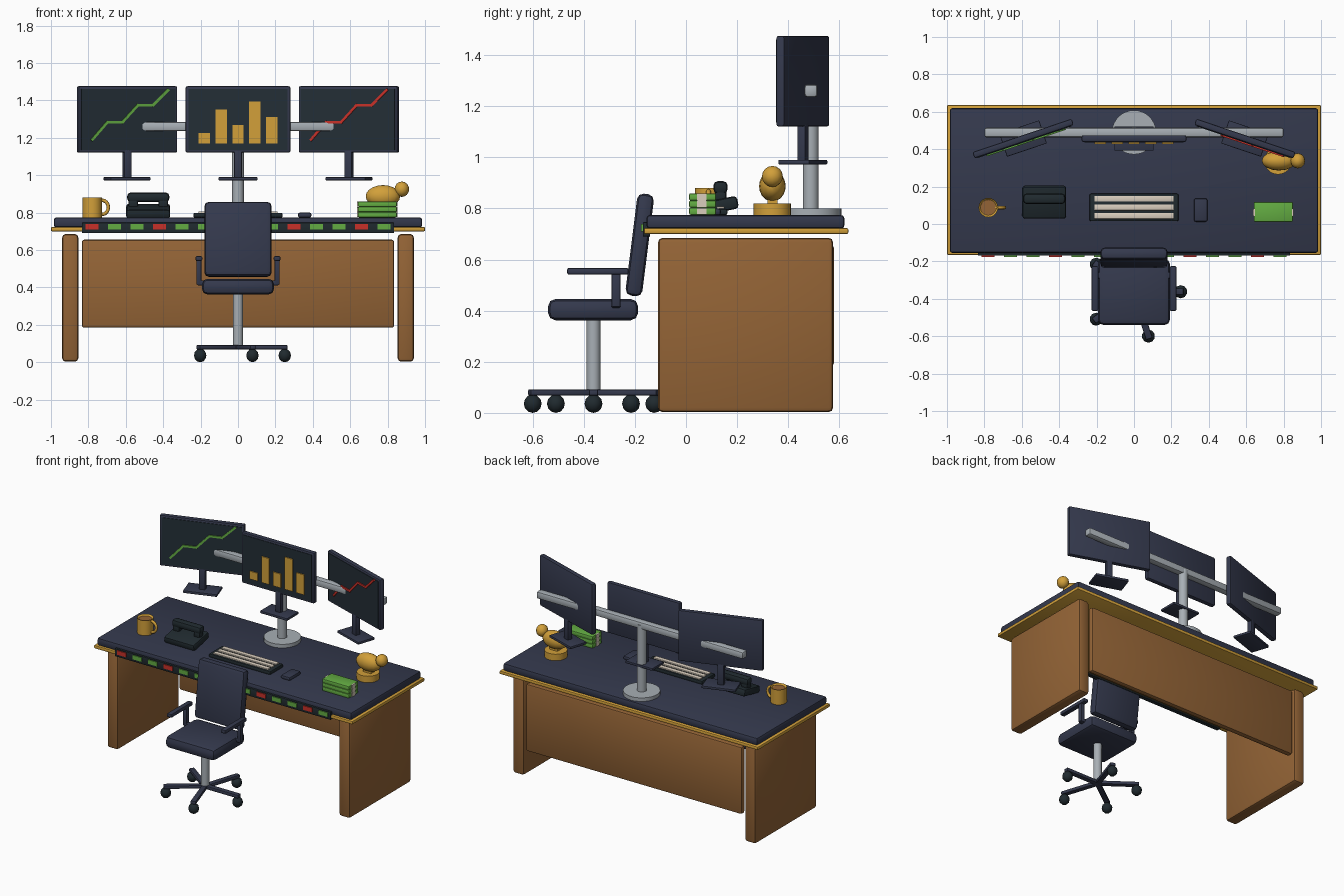
import bpy, bmesh, math
from mathutils import Matrix, Vector

if "Cube" in bpy.data.objects:
    bpy.data.objects.remove(bpy.data.objects["Cube"])


def material(name, srgb):
    m = bpy.data.materials.new(name)
    m.diffuse_color = [((c / 255 + 0.055) / 1.055) ** 2.4 for c in srgb] + [1]
    m.use_nodes = True
    m.node_tree.nodes["Principled BSDF"].inputs["Base Color"].default_value = m.diffuse_color
    return m


WOOD = material("walnut wood", (148, 100, 54))
NAVY = material("navy slate", (52, 57, 77))
BLACK = material("charcoal", (32, 42, 47))
SCREEN = material("dark screen", (35, 46, 54))
GOLD = material("gold", (210, 160, 58))
STEEL = material("steel", (168, 175, 181))
GREEN = material("green", (99, 172, 66))
RED = material("red", (200, 48, 40))
CREAM = material("cream", (218, 206, 190))


def finish(bm, name, mat, loc, rot=(0, 0, 0), frame=None):
    """Shade smooth with sharp creases, then place the part."""
    for f in bm.faces:
        f.smooth = True
    for e in bm.edges:
        e.smooth = len(e.link_faces) == 2 and e.calc_face_angle(0) < 0.61
    me = bpy.data.meshes.new(name)
    bm.to_mesh(me)
    bm.free()
    me.materials.append(mat)
    ob = bpy.data.objects.new(name, me)
    bpy.context.collection.objects.link(ob)
    rx, ry, rz = rot
    m = Matrix.Translation(loc) @ Matrix.Rotation(rz, 4, 'Z') @ \
        Matrix.Rotation(ry, 4, 'Y') @ Matrix.Rotation(rx, 4, 'X')
    ob.matrix_world = frame @ m if frame else m
    return ob


def box(name, mat, loc, size, bevel=0.0, rot=(0, 0, 0), frame=None, seg=2):
    bm = bmesh.new()
    bmesh.ops.create_cube(bm, size=1)
    bmesh.ops.scale(bm, vec=size, verts=bm.verts)
    if bevel:
        bmesh.ops.bevel(bm, geom=bm.edges[:], offset=bevel, segments=seg,
                        profile=0.5, affect='EDGES')
    return finish(bm, name, mat, loc, rot, frame)


def span(name, mat, x, y, z, bevel=0.0):
    """Box given by its extents."""
    c = [(a + b) / 2 for a, b in (x, y, z)]
    return box(name, mat, c, [b - a for a, b in (x, y, z)], bevel)


def cyl(name, mat, loc, r, z0, z1, n=24):
    bm = bmesh.new()
    bmesh.ops.create_cone(bm, cap_ends=True, segments=n, radius1=r, radius2=r, depth=z1 - z0)
    return finish(bm, name, mat, (loc[0], loc[1], (z0 + z1) / 2))


def ball(name, mat, loc, radii, u=12, v=8):
    bm = bmesh.new()
    bmesh.ops.create_uvsphere(bm, u_segments=u, v_segments=v, radius=1)
    bmesh.ops.scale(bm, vec=radii, verts=bm.verts)
    return finish(bm, name, mat, loc)


# Desk: top, gold trim slab, side legs and modesty panel
span("desk_top", NAVY, (-0.985, 0.985), (-0.155, 0.62), (0.72, 0.775), 0.015)
span("desk_trim", GOLD, (-1, 1), (-0.165, 0.635), (0.70, 0.723), 0.006)
for s in (-1, 1):
    box("desk_leg", WOOD, (s * 0.897, 0.233, 0.344), (0.086, 0.685, 0.682), 0.018)
span("modesty_panel", WOOD, (-0.835, 0.835), (0.54, 0.58), (0.185, 0.655), 0.012)

# Ticker strip along the front edge
span("ticker_strip", BLACK, (-0.835, 0.835), (-0.169, -0.14), (0.69, 0.746), 0.004)
for i in range(14):
    box("ticker_light", GREEN if i % 3 else RED, (-0.78 + 0.12 * i, -0.171, 0.724),
        (0.07, 0.009, 0.029))

# Monitor stand: base disc, pole and cross beam
cyl("stand_base", STEEL, (0, 0.49), 0.118, 0.774, 0.80, 32)
cyl("stand_pole", STEEL, (0, 0.488), 0.031, 0.79, 1.265, 20)
span("stand_beam", STEEL, (-0.80, 0.80), (0.463, 0.515), (1.235, 1.285), 0.012)


def monitor(side, frame):
    box("monitor_shell", NAVY, (0, 0, 1.298), (0.56, 0.035, 0.355), 0.009, frame=frame)
    box("monitor_screen", SCREEN, (0, -0.018, 1.298), (0.53, 0.006, 0.325), frame=frame)
    box("monitor_neck", NAVY, (0, 0, 1.06), (0.042, 0.035, 0.16), 0.005, frame=frame)
    box("monitor_foot", NAVY, (0, 0, 0.981), (0.225 if side else 0.21, 0.13, 0.018), 0.005, frame=frame)
    if side == 0:
        # Bar chart
        for i, top in enumerate((1.225, 1.352, 1.267, 1.395, 1.31)):
            box("chart_bar", GOLD, (-0.18 + 0.09 * i, -0.024, (1.17 + top) / 2),
                (0.06, 0.009, top - 1.17), frame=frame)
        return
    # Rising line chart
    pts = [(-0.205, 1.19), (-0.12, 1.283), (-0.035, 1.283),
           (0.052, 1.374), (0.137, 1.374), (0.222, 1.455)]
    for (x0, z0), (x1, z1) in zip(pts, pts[1:]):
        d = Vector((x1 - x0, z1 - z0))
        box("chart_line", GREEN if side < 0 else RED,
            ((x0 + x1) / 2, -0.024, (z0 + z1) / 2), (d.length + 0.012, 0.009, 0.014),
            rot=(0, -math.atan2(d.y, d.x), 0), frame=frame)


for side in (-1, 0, 1):
    monitor(side, Matrix.Translation((side * 0.593, 0.457, 0))
            @ Matrix.Rotation(-side * 0.325, 4, 'Z'))

# Keyboard with three rows of keys, and mouse
span("keyboard", BLACK, (-0.238, 0.238), (0.015, 0.162), (0.773, 0.799), 0.008)
for y in (0.043, 0.089, 0.135):
    box("key_row", CREAM, (0, y, 0.801), (0.425, 0.031, 0.012), 0.003)
span("mouse", NAVY, (0.32, 0.393), (0.012, 0.137), (0.773, 0.80), 0.011)

# Mug: body with a rim cut in, drink and ring handle
bm = bmesh.new()
bmesh.ops.create_cone(bm, cap_ends=True, segments=20, radius1=0.052, radius2=0.052, depth=0.106)
top = [f for f in bm.faces if f.normal.z > 0.9]
bmesh.ops.inset_region(bm, faces=top, thickness=0.01)
bmesh.ops.translate(bm, vec=(0, 0, -0.012), verts=top[0].verts)
finish(bm, "mug_body", GOLD, (-0.779, 0.088, 0.827))
cyl("mug_drink", WOOD, (-0.779, 0.088), 0.041, 0.865, 0.871, 20)
curve = bpy.data.curves.new("mug_handle", 'CURVE')
curve.dimensions = '3D'
curve.bevel_depth = 0.0095
curve.bevel_resolution = 2
sp = curve.splines.new('POLY')
sp.points.add(15)
sp.use_cyclic_u = True
for i, p in enumerate(sp.points):
    a = i * math.tau / 16
    p.co = (-0.727 + 0.034 * math.cos(a), 0.088, 0.828 + 0.038 * math.sin(a), 1)
curve.materials.append(GOLD)
bpy.context.collection.objects.link(bpy.data.objects.new("mug_handle", curve))

# Desk phone: tilted base, cradle and handset
box("phone_base", BLACK, (-0.48, 0.117, 0.808), (0.235, 0.175, 0.05), 0.014, rot=(0.2, 0, 0))
for s in (-1, 1):
    box("phone_cradle", BLACK, (-0.48 + s * 0.08, 0.135, 0.85), (0.05, 0.045, 0.05), 0.01)
box("phone_handset", BLACK, (-0.48, 0.135, 0.882), (0.225, 0.056, 0.05), 0.018)

# Stack of banknote bundles with paper bands
for i in range(3):
    z = 0.789 + 0.028 * i
    box("note_bundle", GREEN, (0.745, 0.065, z), (0.208, 0.106, 0.028), 0.006)
    box("note_band", CREAM, (0.745, 0.062, z), (0.216, 0.036, 0.027))

# Gold figurine on a round plinth
cyl("figurine_plinth", GOLD, (0.77, 0.338), 0.073, 0.774, 0.82, 24)
ball("figurine_body", GOLD, (0.775, 0.338, 0.887), (0.092, 0.052, 0.06), 16, 10)
ball("figurine_head", GOLD, (0.876, 0.338, 0.925), (0.039, 0.041, 0.041))
box("figurine_feet", GOLD, (0.775, 0.338, 0.828), (0.06, 0.04, 0.03))

# Office chair: seat, backrest, armrests and column
span("chair_seat", NAVY, (-0.193, 0.193), (-0.54, -0.187), (0.362, 0.446), 0.03)
box("chair_back", NAVY, (0, -0.181, 0.657), (0.36, 0.066, 0.402), 0.024, rot=(-0.125, 0, 0))
for s in (-1, 1):
    box("armrest_pad", NAVY, (s * 0.209, -0.345, 0.554), (0.036, 0.24, 0.027), 0.008)
    box("armrest_post", NAVY, (s * 0.209, -0.274, 0.48), (0.026, 0.034, 0.13), 0.004)
    box("armrest_bracket", NAVY, (s * 0.196, -0.274, 0.424), (0.04, 0.034, 0.026), 0.004)
cyl("chair_column", STEEL, (0, -0.362), 0.027, 0.075, 0.37, 20)

# Five spokes with castors
for i in range(5):
    a = i * math.tau / 5
    c, s = math.cos(a), math.sin(a)
    box("chair_spoke", NAVY, (0.13 * c, -0.362 + 0.13 * s, 0.08), (0.27, 0.036, 0.024),
        0.006, rot=(0, 0, a))
    ball("castor", BLACK, (0.25 * c, -0.362 + 0.25 * s, 0.036), (0.035, 0.035, 0.036), 10, 6)
